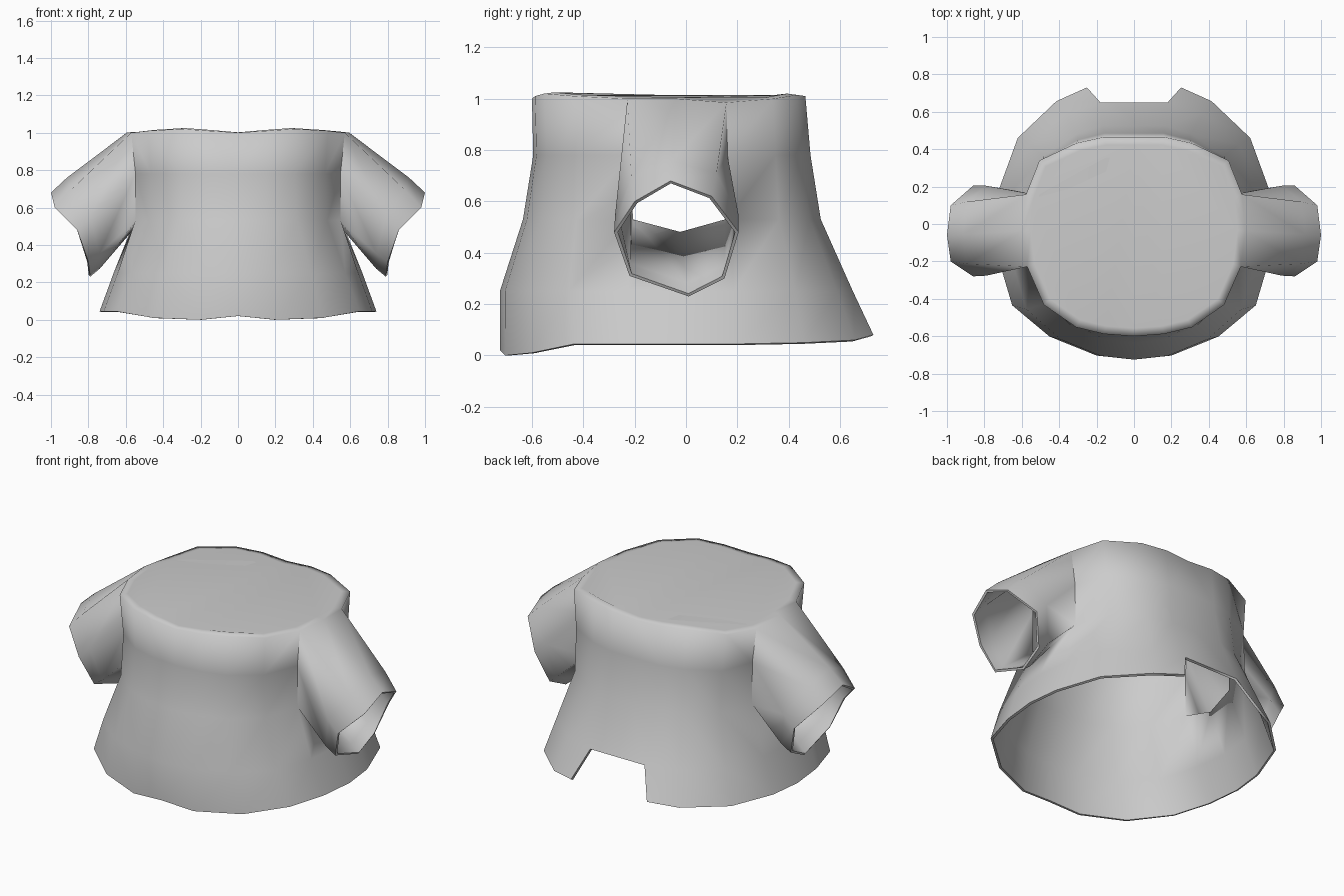
import bpy, bmesh
from mathutils import Vector

if "Cube" in bpy.data.objects:
    bpy.data.objects.remove(bpy.data.objects["Cube"])

cloth = bpy.data.materials.new("grey_cloth")
cloth.diffuse_color = (0.6, 0.6, 0.6, 1)
cloth.use_nodes = True
cloth.node_tree.nodes["Principled BSDF"].inputs["Base Color"].default_value = cloth.diffuse_color

# Half outline of the body, front to back, as fractions of width and depth
LOW = [(0, -1), (.27, -.97), (.61, -.83), (.88, -.6), (.97, -.29), (1, 0),
       (.97, .27), (.84, .63), (.56, .9), (.34, 1), (0, 1)]
TOP = [(0, -1), (.27, -.98), (.52, -.92), (.81, -.72), (.96, -.38), (1, -.06),
       (.97, .34), (.85, .73), (.52, .93), (.27, 1), (0, 1)]
HEM_Z = [.02, 0, .01, .045, .045, .045, .045, .05, .06, .08, .08]
NECK_Z = [1.0, 1.01, 1.02, 1.01, 1.0, 1.0, .985, 1.0, 1.015, 1.01, 1.0]
# Rows: height, half width, front depth, back depth, blend from LOW to TOP
ROWS = [(0, .74, .725, .73, 0), (.25, .665, .725, .65, .25), (.53, .57, .635, .525, .6),
        (.78, .57, .595, .485, .9), (1.0, .595, .6, .465, 1)]
# Cuff of the sleeve, counterclockwise from its lower front corner
CUFF = [(.80, -.22, .31), (.79, .01, .23), (.80, .15, .30), (.86, .205, .48),
        (.98, .10, .62), (1.0, -.06, .68), (.98, -.20, .60), (.86, -.28, .48)]

bm = bmesh.new()
grid = []
for r, (z, w, front, back, t) in enumerate(ROWS):
    ring = []
    for c, (a, b) in enumerate(zip(LOW, TOP)):
        u, v = a[0] + (b[0] - a[0]) * t, a[1] + (b[1] - a[1]) * t
        h = HEM_Z[c] if r == 0 else NECK_Z[c] if r == 4 else z
        ring.append(bm.verts.new((u * w, v * (front if v < 0 else back), h)))
    grid.append(ring)
grid[1][9].co.x = .18      # narrow top of the back notch
grid[2][5].co.z = .47      # underarm

# Body walls, leaving out the back notch and the armhole
for r in range(4):
    for c in range(10):
        if (r == 0 and c == 9) or (r >= 2 and c in (4, 5)):
            continue
        bm.faces.new((grid[r][c], grid[r][c + 1], grid[r + 1][c + 1], grid[r + 1][c]))

# Closed top with a narrow sloping rim
inner = [bm.verts.new((v.co.x * .93, (v.co.y + .06) * .92 - .06,
                       v.co.z + (.005 if 0 < c < 10 else .002)))
         for c, v in enumerate(grid[4])]
for c in range(10):
    bm.faces.new((grid[4][c], grid[4][c + 1], inner[c + 1], inner[c]))
bm.faces.new(inner)

# Sleeve, lofted from the armhole to the cuff
hole = [grid[2][4], grid[2][5], grid[2][6], grid[3][6],
        grid[4][6], grid[4][5], grid[4][4], grid[3][4]]
mid = [v.co.lerp(Vector(p), .78) for v, p in zip(hole, CUFF)]
centre = sum(mid, Vector()) / 8
loops = [hole,
         [bm.verts.new(centre + (p - centre) * 1.04) for p in mid],
         [bm.verts.new(p) for p in CUFF]]
for a, b in zip(loops, loops[1:]):
    for i in range(8):
        j = (i + 1) % 8
        bm.faces.new((a[i], a[j], b[j], b[i]))

# Drop spare points, smooth the cloth, keep hems and sleeve seams crisp
bmesh.ops.delete(bm, geom=[v for v in bm.verts if not v.link_faces], context='VERTS')
for f in bm.faces:
    f.smooth = True
seam = [{hole[i], hole[(i + 1) % 8]} for i in (2, 3, 6, 7)]
for e in bm.edges:
    on_mirror = all(abs(v.co.x) < 1e-4 for v in e.verts)
    if (e.is_boundary and not on_mirror) or set(e.verts) in seam:
        e.smooth = False

mesh = bpy.data.meshes.new("shirt")
bm.to_mesh(mesh)
bm.free()
mesh.materials.append(cloth)
shirt = bpy.data.objects.new("shirt", mesh)
bpy.context.collection.objects.link(shirt)

# Other half and cloth thickness
mirror = shirt.modifiers.new("other_half", 'MIRROR')
mirror.use_clip = True
mirror.merge_threshold = .002
thick = shirt.modifiers.new("thickness", 'SOLIDIFY')
thick.thickness = .014
thick.offset = -1
